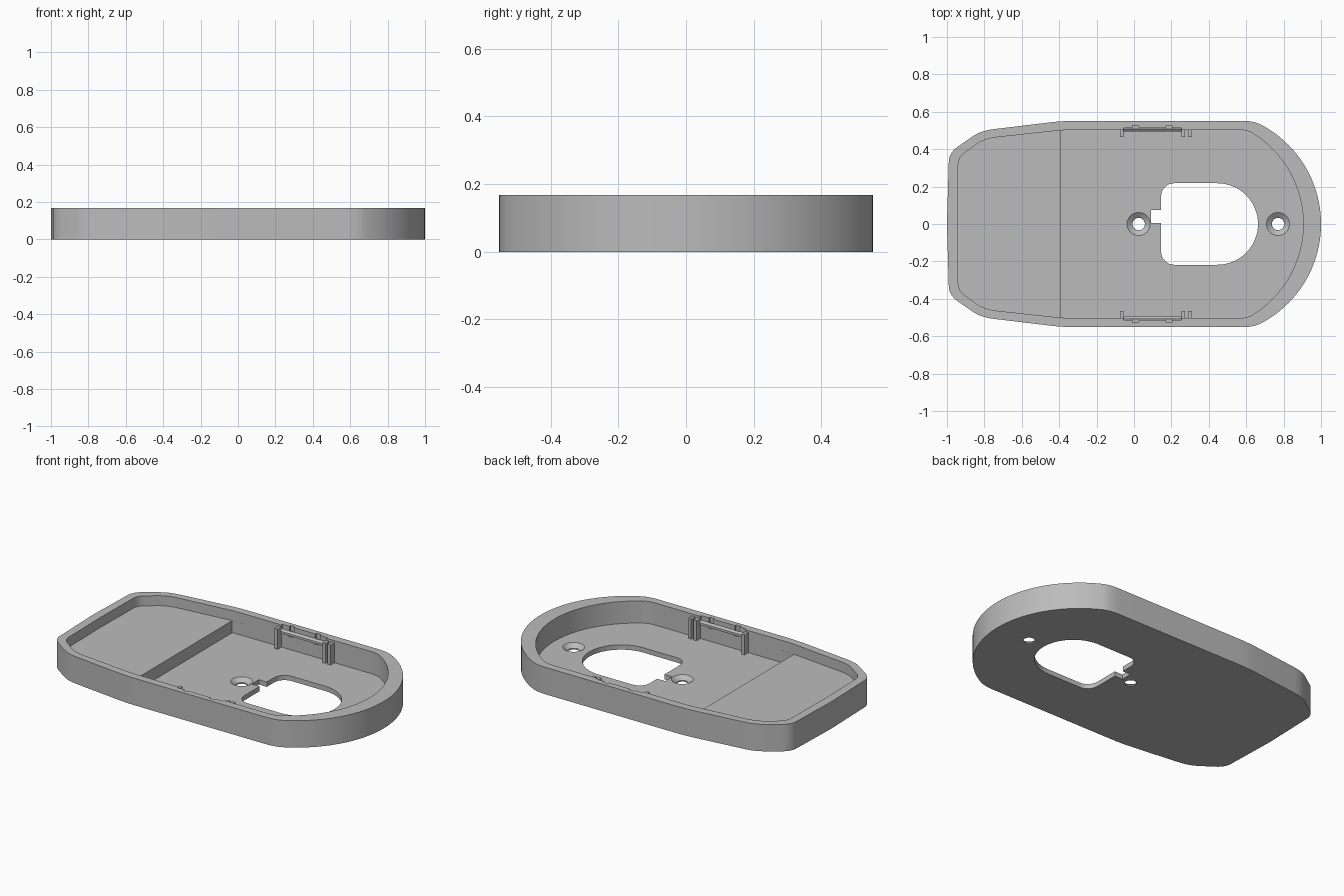
import bpy, bmesh, math
from mathutils import Vector

if "Cube" in bpy.data.objects:
    bpy.data.objects.remove(bpy.data.objects["Cube"])

HEIGHT, FLOOR, SHELF, STEP_X = 0.167, 0.03, 0.105, -0.39

grey = bpy.data.materials.new("plain grey")
grey.use_nodes = True
grey.diffuse_color = (0.5, 0.5, 0.5, 1)
grey.node_tree.nodes["Principled BSDF"].inputs["Base Color"].default_value = (0.5, 0.5, 0.5, 1)


def arc(cx, cy, r, a0, a1, n):
    """Points on a circle between two angles in degrees."""
    angles = [math.radians(a0 + (a1 - a0) * i / n) for i in range(n + 1)]
    return [(cx + r * math.cos(a), cy + r * math.sin(a)) for a in angles]


def soften(a, b, c, n=6):
    """Rounded corner from a to c, pulled toward b."""
    a, b, c = Vector(a), Vector(b), Vector(c)
    return [tuple(a * (1 - t) ** 2 + b * 2 * t * (1 - t) + c * t * t)
            for t in [i / n for i in range(n + 1)]]


def mirror_y(half):
    """Close a half outline, listed from the nose to the tail, across y = 0."""
    return half + [(x, -y) for x, y in reversed(half) if y > 1e-5]


def prism(name, outline, z0, z1):
    bm = bmesh.new()
    face = bm.faces.new([bm.verts.new((x, y, z0)) for x, y in outline])
    ext = bmesh.ops.extrude_face_region(bm, geom=[face])
    for v in ext["geom"]:
        if isinstance(v, bmesh.types.BMVert):
            v.co.z = z1
    bmesh.ops.recalc_face_normals(bm, faces=bm.faces)
    return add_object(name, bm)


def add_object(name, bm):
    mesh = bpy.data.meshes.new(name)
    bm.to_mesh(mesh)
    bm.free()
    obj = bpy.data.objects.new(name, mesh)
    bpy.context.collection.objects.link(obj)
    mesh.materials.append(grey)
    return obj


def box(name, x0, x1, y0, y1, z0, z1):
    ya, yb = min(y0, y1), max(y0, y1)
    return prism(name, [(x0, ya), (x1, ya), (x1, yb), (x0, yb)], z0, z1)


def cone(name, x, r0, r1, z0, z1):
    bm = bmesh.new()
    bmesh.ops.create_cone(bm, cap_ends=True, segments=40, radius1=r0, radius2=r1, depth=z1 - z0)
    bmesh.ops.translate(bm, verts=bm.verts, vec=(x, 0, (z0 + z1) / 2))
    return add_object(name, bm)


def cut(target, cutter):
    mod = target.modifiers.new("cut", "BOOLEAN")
    mod.operation, mod.solver, mod.object = "DIFFERENCE", "EXACT", cutter
    bpy.context.view_layer.objects.active = target
    bpy.ops.object.modifier_apply(modifier=mod.name)
    bpy.data.objects.remove(cutter)


# Outer body: round nose, straight sides, tapered tail with clipped corners
outer = (arc(0.4, 0, 0.6, 0, 60, 20)
         + soften((0.675, 0.533), (0.635, 0.552), (0.57, 0.552))
         + soften((-0.3, 0.552), (-0.38, 0.552), (-0.46, 0.542))
         + soften((-0.75, 0.507), (-0.82, 0.498), (-0.86, 0.47))
         + soften((-0.94, 0.415), (-0.985, 0.385), (-0.99, 0.34)) + [(-1, 0)])
tray = prism("tray", mirror_y(outer), 0, HEIGHT)

# Cavity outline follows the body at an even wall thickness
sides = (arc(0.335, 0, 0.57, 0, 58, 20)
         + soften((0.638, 0.484), (0.605, 0.503), (0.56, 0.503))
         + [(-0.3, 0.503)])
tail = (soften((-0.33, 0.503), (-0.37, 0.503), (-0.41, 0.499))
        + soften((-0.74, 0.463), (-0.8, 0.455), (-0.84, 0.428))
        + soften((-0.905, 0.38), (-0.935, 0.36), (-0.94, 0.32)) + [(-0.945, 0)])
cut(tray, prism("shelf_cutter", mirror_y(sides + tail), SHELF, 0.3))
cut(tray, prism("cavity_cutter", mirror_y(sides + [(-0.37, 0.502), (STEP_X, 0.5)]), FLOOR, 0.29))

# Window through the floor: square tail end, round front end, side notch
window = (arc(0.445, 0, 0.218, -90, 90, 32)
          + arc(0.215, 0.148, 0.07, 90, 180, 8)
          + [(0.145, 0.075), (0.09, 0.075), (0.09, 0.005), (0.145, 0.005)]
          + arc(0.215, -0.148, 0.07, 180, 270, 8))
cut(tray, prism("window_cutter", window, -0.1, 0.08))

# Countersunk screw holes
for x in (0.025, 0.77):
    cut(tray, cone("hole_cutter", x, 0.033, 0.033, -0.1, 0.08))
    cut(tray, cone("sink_cutter", x, 0.033, 0.0645, 0.008, 0.032))

# Clip recesses in the side walls, each with two deeper notches
for s in (1, -1):
    cut(tray, box("recess_cutter", -0.055, 0.255, s * 0.46, s * 0.514, 0.125, 0.25))
    for x in (0.008, 0.186):
        cut(tray, box("notch_cutter", x - 0.016, x + 0.016, s * 0.45, s * 0.526, 0.11, 0.26))

# Guide posts and clip rails beside the walls
for s, side in ((1, "left"), (-1, "right")):
    for i, x in enumerate((-0.065, 0.263, 0.3)):
        box(f"{side}_guide_post_{i + 1}", x - 0.01, x + 0.01, s * 0.465, s * 0.52,
            FLOOR - 0.005, HEIGHT - 0.012)
    rail = box(f"{side}_clip_rail", -0.055, 0.255, s * 0.494, s * 0.508, 0.118, 0.142)
    for v in rail.data.vertices:
        if v.co.z > 0.13 and abs(v.co.y) < 0.5:
            v.co.z -= 0.01

# Smooth the curved walls, keep the hard edges
bpy.ops.object.select_all(action="DESELECT")
tray.select_set(True)
bpy.context.view_layer.objects.active = tray
bpy.ops.object.shade_smooth_by_angle(angle=math.radians(30))
